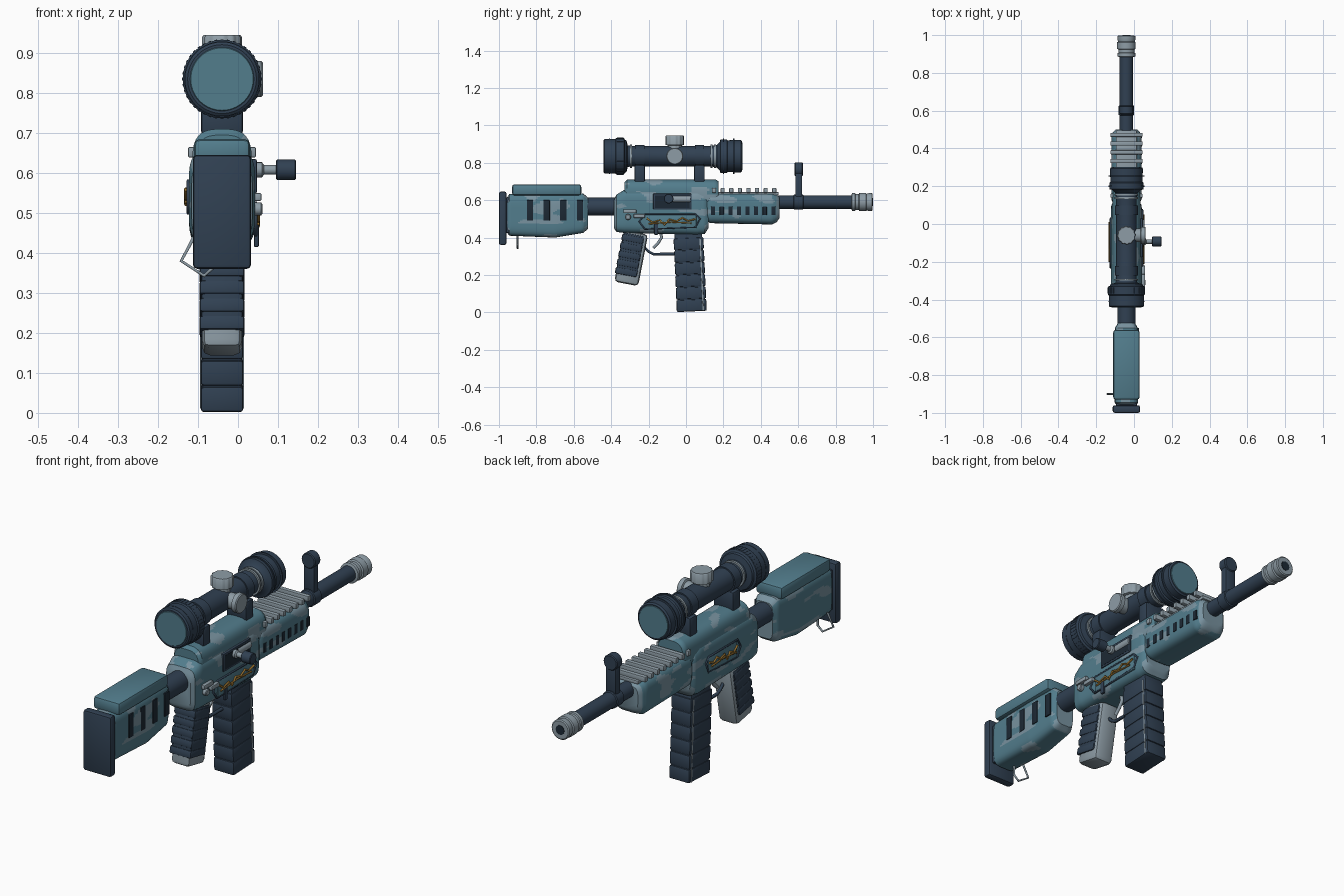
import bpy, bmesh, math
from mathutils import Matrix, Vector, noise

old = bpy.data.objects.get("Cube")
if old:
    bpy.data.objects.remove(old)

CX = -0.04  # centre plane of the main body


def material(name, rgb):
    m = bpy.data.materials.new(name)
    m.use_nodes = True
    m.diffuse_color = (*rgb, 1)
    m.node_tree.nodes["Principled BSDF"].inputs["Base Color"].default_value = (*rgb, 1)
    return m


TEAL = material("teal", (0.085, 0.205, 0.265))
NAVY = material("dark navy", (0.03, 0.052, 0.085))
GREY = material("light grey", (0.27, 0.335, 0.38))
PATCH = material("pale blue patch", (0.19, 0.29, 0.35))
GOLD = material("gold", (0.32, 0.17, 0.03))
BLACK = material("slot dark", (0.012, 0.022, 0.035))
made = []


def finish(name, bm, *mats):
    bmesh.ops.recalc_face_normals(bm, faces=bm.faces)
    mesh = bpy.data.meshes.new(name)
    bm.to_mesh(mesh)
    bm.free()
    ob = bpy.data.objects.new(name, mesh)
    bpy.context.collection.objects.link(ob)
    for m in mats:
        mesh.materials.append(m)
    made.append(ob)
    return ob


def box(name, centre, size, mat, bevel=0.006, frame=Matrix()):
    bm = bmesh.new()
    bmesh.ops.create_cube(bm, size=1, matrix=Matrix.Diagonal((*size, 1)))
    if bevel:
        bmesh.ops.bevel(bm, geom=bm.edges[:], offset=bevel, segments=2, profile=0.5, affect='EDGES')
    bm.transform(frame @ Matrix.Translation(centre))
    return finish(name, bm, mat)


def lathe(name, centre, axis, profile, mat, segs=40, flute=0):
    """Turn (distance, radius) pairs around an axis through centre."""
    place = {"x": lambda t, a, b: (t, a, b), "y": lambda t, a, b: (a, t, b), "z": lambda t, a, b: (a, b, t)}[axis]
    bm, rings = bmesh.new(), []
    for t, r in profile:
        ring = []
        for i in range(segs):
            a = math.tau * i / segs
            k = r * (1 - flute * (i // 2 % 2))
            ring.append(bm.verts.new(Vector(centre) + Vector(place(t, k * math.cos(a), k * math.sin(a)))))
        rings.append(ring)
    skin(bm, rings)
    return finish(name, bm, mat)


def skin(bm, rings):
    n = len(rings[0])
    for r, s in zip(rings, rings[1:]):
        for i in range(n):
            bm.faces.new((r[i], r[(i + 1) % n], s[(i + 1) % n], s[i]))
    bm.faces.new(rings[0])
    bm.faces.new(rings[-1])


def shell(name, sections, power, pale_ends=True, segs=72, step=0.012):
    """Loft rounded sections (y, low, high, half width) with patchy colouring."""
    bm, rows, rings = bmesh.new(), [sections[0]], []
    for p, q in zip(sections, sections[1:]):
        k = max(1, math.ceil((q[0] - p[0]) / step))
        rows += [[a + (b - a) * j / k for a, b in zip(p, q)] for j in range(1, k + 1)]
    for y, low, high, w in rows:
        h, ring = (high - low) / 2, []
        for i in range(segs):
            c, s = math.cos(math.tau * i / segs), math.sin(math.tau * i / segs)
            r = (abs(c / w) ** power + abs(s / h) ** power) ** (-1 / power)
            ring.append(bm.verts.new((CX + r * c, y, low + h + r * s)))
        rings.append(ring)
    skin(bm, rings)
    bm.normal_update()
    for f in bm.faces:
        x, y, z = f.calc_center_median()
        blotch = noise.noise(Vector((x * 14, y * 9, z * 26 + 3))) > 0.24
        f.material_index = int(blotch or (pale_ends and abs(f.normal.y) > 0.6))
    return finish(name, bm, TEAL, PATCH)


def wire(name, points, radius, mat, cyclic=False):
    cu = bpy.data.curves.new(name, 'CURVE')
    cu.dimensions, cu.bevel_depth, cu.bevel_resolution, cu.use_fill_caps = '3D', radius, 1, True
    sp = cu.splines.new('POLY')
    sp.points.add(len(points) - 1)
    for p, co in zip(sp.points, points):
        p.co = (*co, 1)
    sp.use_cyclic_u = cyclic
    cu.materials.append(mat)
    bpy.context.collection.objects.link(bpy.data.objects.new(name, cu))


# Stock
box("butt_plate", (CX, -0.98, 0.503), (0.145, 0.04, 0.285), NAVY, 0.01)
box("butt_spacer", (CX, -0.95, 0.52), (0.11, 0.04, 0.19), NAVY)
shell("stock", [(-0.96, 0.43, 0.61, 0.052), (-0.945, 0.41, 0.632, 0.062), (-0.7, 0.4, 0.636, 0.066),
                (-0.55, 0.425, 0.636, 0.06), (-0.525, 0.445, 0.615, 0.046)], 5)
box("cheek_rest", (CX, -0.745, 0.655), (0.14, 0.37, 0.06), TEAL, 0.014)
for i in range(4):
    box(f"stock_slot_{i + 1}", (CX + 0.062, -0.834 + 0.089 * i, 0.545), (0.01, 0.034, 0.11), BLACK, 0.002)
wire("sling_loop", [(-0.11, -0.9, 0.44), (-0.142, -0.9, 0.38), (-0.085, -0.9, 0.343), (-0.06, -0.9, 0.365),
                    (-0.06, -0.9, 0.41)], 0.005, GREY)
lathe("buffer_tube", (CX, 0, 0.565), "y", [(-0.54, 0.048), (-0.36, 0.048)], NAVY)

# Receiver
shell("lower_receiver", [(-0.385, 0.45, 0.6, 0.062), (-0.372, 0.43, 0.63, 0.076), (-0.33, 0.425, 0.655, 0.083),
                         (0.06, 0.415, 0.655, 0.083), (0.1, 0.42, 0.64, 0.08), (0.12, 0.45, 0.62, 0.068)], 5)
shell("upper_receiver", [(-0.33, 0.56, 0.695, 0.064), (-0.315, 0.55, 0.71, 0.074), (0.16, 0.55, 0.71, 0.074),
                         (0.175, 0.56, 0.7, 0.066)], 3, False)
box("ejection_port", (0.036, -0.073, 0.592), (0.022, 0.205, 0.085), NAVY, 0.003)
box("port_opening", (0.046, -0.073, 0.592), (0.004, 0.185, 0.066), BLACK, 0)
lathe("bolt", (0.036, 0, 0.606), "y", [(-0.07, 0.02), (0.024, 0.02)], GREY, 20)
lathe("bolt_handle_rod", (0, -0.093, 0.608), "x", [(0.02, 0.019), (0.06, 0.019), (0.065, 0.012), (0.1, 0.012)], GREY, 20)
lathe("bolt_handle_knob", (0, -0.093, 0.608), "x", [(0.095, 0.022), (0.098, 0.026), (0.142, 0.026), (0.145, 0.023)], NAVY, 24)

# Side panels with gold ornament
ornament = [(-0.13, 0.018), (-0.10, -0.004), (-0.06, 0.008), (-0.035, -0.018), (-0.01, 0.012), (0.03, 0.002),
            (0.06, 0.02), (0.09, 0.004), (0.13, 0.014)]
for side, tag, y0, z0, k in ((1, "left", -0.08, 0.485, 1.0), (-1, "right", -0.095, 0.54, 0.8)):
    x = CX + side * 0.084
    box(f"{tag}_panel", (x - side * 0.002, y0, z0), (0.01, 0.27 * k, 0.075), TEAL, 0.003)
    rim = [(-0.17, 0), (-0.14, 0.04), (0.13, 0.04), (0.155, 0.015), (0.13, -0.03), (-0.14, -0.04)]
    wire(f"{tag}_panel_rim", [(x, y0 + a * k, z0 + b) for a, b in rim], 0.005, NAVY, True)
    wire(f"{tag}_ornament", [(x + side * 0.006, y0 + a * k, z0 + b) for a, b in ornament], 0.005, GOLD)
    wire(f"{tag}_ornament_bar", [(x + side * 0.006, y0 + a * k, z0 + b) for a, b in
                                 ((-0.12, -0.012), (0, -0.002), (0.11, -0.008))], 0.004, GOLD)
for y, z, w in ((-0.3, 0.54, 0.07), (-0.25, 0.515, 0.06)):
    box("selector_lever", (0.049, y, z), (0.02, w, 0.02), GREY, 0.004)
lathe("selector_pivot", (0, -0.31, 0.51), "x", [(0.03, 0.016), (0.058, 0.016), (0.061, 0.012)], GREY, 20)
box("magazine_release", (0.046, -0.16, 0.45), (0.012, 0.02, 0.07), NAVY, 0.003)

# Handguard with rail
shell("handguard", [(0.11, 0.49, 0.62, 0.07), (0.13, 0.477, 0.638, 0.08), (0.46, 0.47, 0.638, 0.08),
                    (0.485, 0.482, 0.63, 0.072), (0.5, 0.505, 0.615, 0.058)], 4)
for i in range(8):
    box(f"vent_slot_{i + 1}", (0.037, 0.145 + 0.046 * i, 0.543), (0.01, 0.022, 0.045), BLACK, 0.002)
    box(f"rail_tooth_{i + 1}", (CX, 0.15 + 0.046 * i, 0.652), (0.17, 0.022, 0.026), GREY, 0.004)
box("rail_base", (CX, 0.315, 0.635), (0.11, 0.36, 0.016), GREY, 0.003)

# Barrel, front sight and muzzle
lathe("barrel", (CX, 0, 0.59), "y", [(0.48, 0.036), (0.575, 0.036), (0.578, 0.041), (0.625, 0.041), (0.628, 0.036),
                                     (0.9, 0.036)], NAVY)
box("front_sight_post", (CX, 0.603, 0.69), (0.055, 0.036, 0.17), NAVY)
lathe("front_sight_head", (CX, 0.603, 0.765), "y", [(-0.022, 0.032), (-0.018, 0.036), (0.018, 0.036), (0.022, 0.032)], NAVY)
lathe("muzzle", (CX, 0, 0.59), "y", [(0.885, 0.042), (0.888, 0.047), (0.904, 0.047), (0.907, 0.042), (0.923, 0.042),
                                     (0.927, 0.049), (0.962, 0.049), (0.966, 0.044), (0.975, 0.047), (0.994, 0.047),
                                     (0.998, 0.042)], GREY)
lathe("bore", (CX, 0, 0.59), "y", [(0.993, 0.022), (1.0, 0.022)], BLACK, 24)

# Scope
SZ = 0.835
lathe("scope", (CX, 0, SZ), "y", [(-0.44, 0.086), (-0.435, 0.093), (-0.378, 0.093), (-0.373, 0.098), (-0.332, 0.098),
                                  (-0.327, 0.088), (-0.318, 0.084), (-0.312, 0.058), (-0.29, 0.054), (0.13, 0.054),
                                  (0.165, 0.06), (0.18, 0.075), (0.184, 0.09), (0.218, 0.09), (0.223, 0.085),
                                  (0.293, 0.087), (0.299, 0.08)], NAVY, 56)
lathe("rear_lens", (CX, 0, SZ), "y", [(-0.442, 0.078), (-0.436, 0.083)], TEAL, 56)
lathe("front_lens", (CX, 0, SZ), "y", [(0.295, 0.078), (0.301, 0.074)], TEAL, 56)
for y in (-0.41, -0.352, 0.2, 0.255):
    lathe("bell_groove", (CX, y, SZ), "y", [(-0.003, 0.0945), (0.003, 0.0945)], NAVY, 56)
for y in (-0.295, 0.137, 0.155):
    lathe("scope_ring", (CX, y, SZ), "y", [(-0.005, 0.062), (0.005, 0.062)], GREY)
for i in range(40):
    a = math.tau * i / 40
    box("grip_ridge", (0.0975, 0, 0), (0.004, 0.034, 0.007), NAVY, 0,
        Matrix.Translation((CX, -0.352, SZ)) @ Matrix.Rotation(a, 4, 'Y'))
for y in (-0.248, 0.072):
    box("scope_mount", (CX, y, 0.742), (0.105, 0.056, 0.09), NAVY, 0.008)
    lathe("mount_clamp", (CX, y, SZ), "y", [(-0.025, 0.06), (0.025, 0.06)], NAVY)
lathe("top_turret", (CX, -0.06, 0), "z", [(0.86, 0.038), (0.893, 0.038), (0.896, 0.05), (0.94, 0.05), (0.945, 0.046)],
      GREY, 48, 0.06)
lathe("side_turret", (0, -0.06, SZ), "x", [(CX, 0.036), (0.035, 0.036), (0.038, 0.045), (0.058, 0.045), (0.062, 0.041)], GREY)

# Magazine: stacked bands leaning slightly forward
lean = Matrix.Translation((CX, 0.022, 0.2)) @ Matrix.Rotation(0.045, 4, 'X')
box("magazine_core", (0, 0, 0.02), (0.098, 0.148, 0.43), NAVY, 0.005, lean)
for i in range(6):
    box(f"magazine_band_{i + 1}", (0, 0, -0.163 + 0.066 * i), (0.106, 0.16, 0.063), NAVY, 0.007, lean)
for s in (-1, 1):
    box("magazine_rib", (s * 0.052, 0.062, 0), (0.006, 0.008, 0.385), GREY, 0.002, lean)

# Pistol grip
tilt = Matrix.Translation((CX, -0.293, 0.29)) @ Matrix.Rotation(-0.19, 4, 'X')
box("grip", (0, 0, 0), (0.1, 0.13, 0.28), GREY, 0.02, tilt)
box("grip_cover", (0, -0.008, 0.02), (0.106, 0.118, 0.22), NAVY, 0.012, tilt)
for i in range(5):
    box(f"grip_rib_{i + 1}", (0, -0.012, -0.078 + 0.045 * i), (0.113, 0.118, 0.036), NAVY, 0.008, tilt)

# Trigger group
wire("trigger_guard", [(CX, -0.235, 0.36), (CX, -0.2, 0.325), (CX, -0.175, 0.312), (CX, -0.05, 0.312)], 0.008, NAVY)
wire("trigger", [(CX, -0.14, 0.44), (CX, -0.13, 0.4), (CX, -0.15, 0.37), (CX, -0.175, 0.345)], 0.009, GREY)

bpy.ops.object.select_all(action='DESELECT')
for ob in made:
    ob.select_set(True)
bpy.context.view_layer.objects.active = made[0]
bpy.ops.object.shade_smooth_by_angle(angle=math.radians(35))
